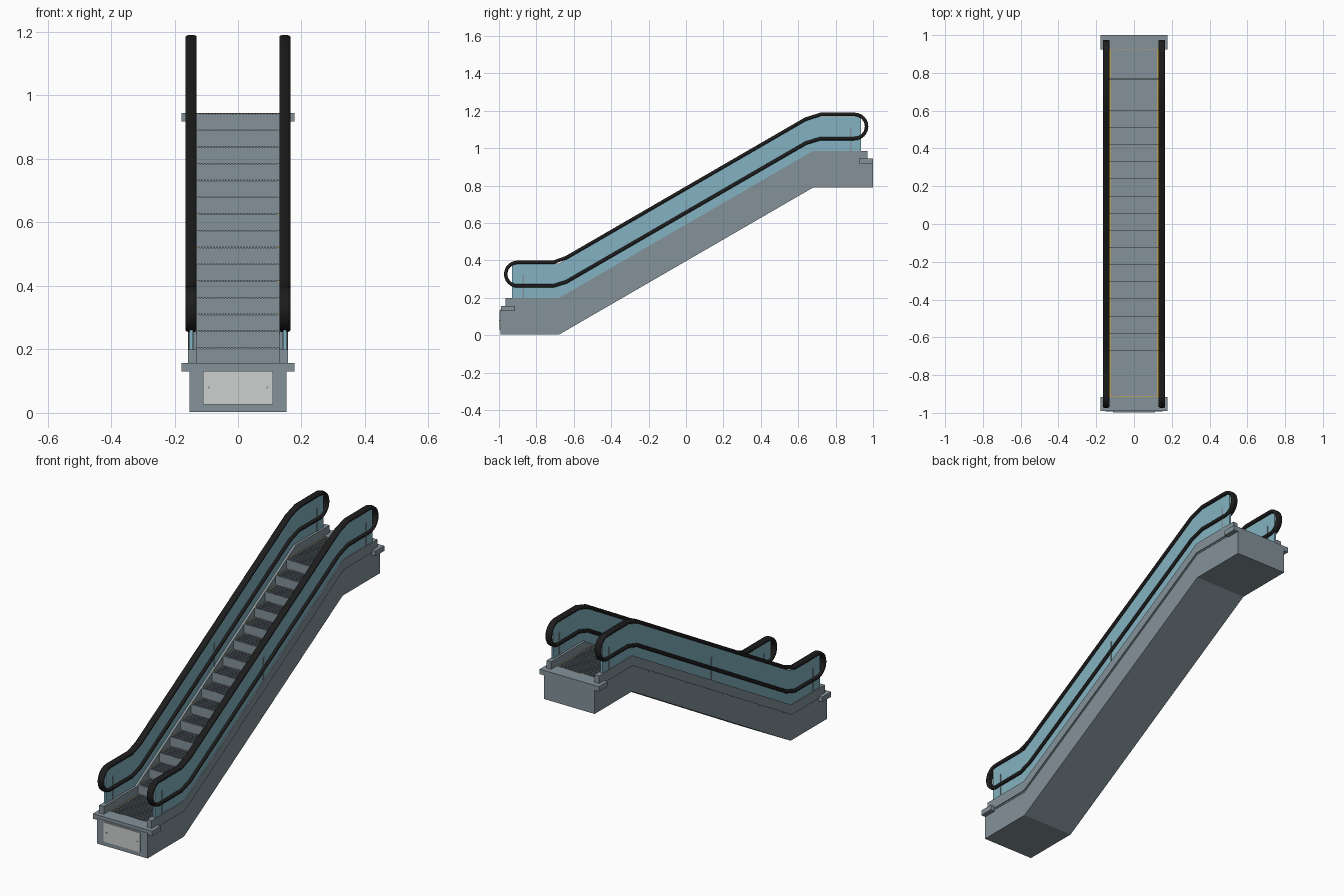
import bpy, bmesh, math
from mathutils import Vector

if "Cube" in bpy.data.objects:
    bpy.data.objects.remove(bpy.data.objects["Cube"])


def material(name, rgb):
    m = bpy.data.materials.new(name)
    m.diffuse_color = (*rgb, 1)
    m.use_nodes = True
    m.node_tree.nodes["Principled BSDF"].inputs["Base Color"].default_value = m.diffuse_color
    return m


STEEL = material("steel grey", (0.23, 0.29, 0.32))
GLASS = material("blue glass", (0.23, 0.45, 0.54))
RUBBER = material("black rubber", (0.012, 0.012, 0.012))
PANEL = material("pale panel", (0.60, 0.63, 0.61))
YELLOW = material("safety yellow", (0.75, 0.42, 0.03))


def finish(bm, name, mat, smooth=False):
    bmesh.ops.recalc_face_normals(bm, faces=bm.faces)
    me = bpy.data.meshes.new(name)
    bm.to_mesh(me)
    bm.free()
    me.materials.append(mat)
    ob = bpy.data.objects.new(name, me)
    bpy.context.collection.objects.link(ob)
    if smooth:
        bpy.context.view_layer.objects.active = ob
        ob.select_set(True)
        bpy.ops.object.shade_smooth_by_angle(angle=math.radians(40))
        ob.select_set(False)
    return ob


def add_prism(bm, ring_a, ring_b):
    """Solid between two matching outlines."""
    a = [bm.verts.new(p) for p in ring_a]
    b = [bm.verts.new(p) for p in ring_b]
    bm.faces.new(a)
    bm.faces.new(b[::-1])
    for i in range(len(a)):
        j = (i + 1) % len(a)
        bm.faces.new((a[i], b[i], b[j], a[j]))


def side_plate(name, mat, x0, x1, outline):
    """Side outline (y, z) extruded across x."""
    bm = bmesh.new()
    add_prism(bm, [(x0, y, z) for y, z in outline], [(x1, y, z) for y, z in outline])
    return finish(bm, name, mat)


def box(name, mat, x0, x1, y0, y1, z0, z1):
    return side_plate(name, mat, x0, x1, [(y0, z0), (y1, z0), (y1, z1), (y0, z1)])


def band(y0, y1, low, high):
    """Outline that follows the incline, low and high measured at the bottom landing."""
    rise = 0.787
    return [(y0, low), (-0.68, low), (0.68, low + rise), (y1, low + rise),
            (y1, high + rise), (0.68, high + rise), (-0.68, high), (y0, high)]


# Truss body
side_plate("truss", STEEL, -0.152, 0.152, band(-0.992, 1.0, 0.003, 0.14))

# Landing plates with side lips
box("lower_landing_plate", STEEL, -0.178, 0.178, -0.99, -0.915, 0.13, 0.157)
box("upper_landing_plate", STEEL, -0.178, 0.178, 0.925, 1.0, 0.918, 0.945)

# Access panel with two screws
box("access_panel", PANEL, -0.11, 0.11, -0.997, -0.99, 0.027, 0.132)
for x in (-0.092, 0.092):
    box("panel_screw", STEEL, x - 0.003, x + 0.003, -0.999, -0.996, 0.077, 0.083)

# Grooved steps: one cleated cross-section pushed along y
HALF = 0.13
CLEATS = 27
GROOVE = 0.004
RUN, RISE = 0.0907, 0.0527


def step(y0, y1, top, name="step"):
    pitch = 2 * HALF / (2 * CLEATS + 1)
    sec = [(HALF, top - 0.065), (-HALF, top - 0.065)]
    for i in range(2 * CLEATS + 1):
        z = top if i % 2 else top - GROOVE
        sec += [(-HALF + i * pitch, z), (-HALF + (i + 1) * pitch, z)]
    bm = bmesh.new()
    add_prism(bm, [(x, y0, z) for x, z in sec], [(x, y1, z) for x, z in sec])
    finish(bm, name, STEEL)
    # yellow demarcation along both edges
    for s in (-1, 1):
        a, b = sorted((s * (HALF - pitch), s * HALF))
        box("step_edge_mark", YELLOW, a, b, y0 + 0.003, y1, top - GROOVE, top - 0.002)


step(-0.915, -0.67, 0.155, "lower_flat_step")
for i in range(14):
    y = -0.67 + i * RUN
    step(y, y + RUN, 0.155 + (i + 1) * RISE)
step(0.60, 0.765, 0.945, "upper_flat_step")
step(0.767, 0.925, 0.945, "upper_comb_step")

# Yellow lines in the grooves where steps meet the landing plates
box("lower_comb_mark", YELLOW, -HALF, HALF, -0.915, -0.910, 0.15, 0.153)
box("upper_comb_mark", YELLOW, -HALF, HALF, 0.920, 0.925, 0.94, 0.943)


# Handrail: rounded section swept round a closed loop
def handrail_path():
    top = [(-0.71, 0.390), (-0.64, 0.415), (0.64, 1.156), (0.72, 1.181)]
    bottom = [(0.72, 1.052), (0.64, 1.027), (-0.64, 0.286), (-0.71, 0.264)]

    def arc(cy, cz, r, start):
        return [(cy + r * math.cos(start - math.pi * k / 12),
                 cz + r * math.sin(start - math.pi * k / 12)) for k in range(13)]

    return (top + arc(0.901, 1.1165, 0.0645, math.pi / 2) + bottom
            + arc(-0.901, 0.327, 0.063, -math.pi / 2))


def handrail(name, cx, half_w=0.0175, half_t=0.0095, sides=12):
    pts = [Vector(p) for p in handrail_path()]
    n = len(pts)
    bm = bmesh.new()
    rings = []
    for i, p in enumerate(pts):
        d0 = (p - pts[i - 1]).normalized()
        d1 = (pts[(i + 1) % n] - p).normalized()
        t = (d0 + d1).normalized()
        normal = Vector((-t.y, t.x)) / max(t.dot(d0), 0.5)
        ring = []
        for k in range(sides):
            a = 2 * math.pi * (k + 0.5) / sides
            c, s = math.cos(a), math.sin(a)
            u = math.copysign(abs(c) ** 0.6, c) * half_w
            v = math.copysign(abs(s) ** 0.6, s) * half_t
            q = p + normal * v
            ring.append(bm.verts.new((cx + u, q.x, q.y)))
        rings.append(ring)
    for i in range(n):
        a, b = rings[i], rings[(i + 1) % n]
        for k in range(sides):
            m = (k + 1) % sides
            bm.faces.new((a[k], a[m], b[m], b[k]))
    finish(bm, name, RUBBER, smooth=True)


# Balustrades on both sides
for s, side in ((-1, "left"), (1, "right")):
    cx = s * 0.1475

    def span(a, b):
        return sorted((s * a, s * b))

    side_plate(side + "_skirt", STEEL, *span(0.13, 0.158), band(-0.965, 0.97, 0.145, 0.199))
    side_plate(side + "_seam", STEEL, *span(0.13, 0.154), band(-0.965, 0.97, 0.138, 0.147))
    side_plate(side + "_glass", GLASS, *span(0.1425, 0.1525), band(-0.93, 0.935, 0.195, 0.383))
    handrail(side + "_handrail", cx)
    # glass joint posts
    for y, z in ((-0.87, 0.195), (0.0, 0.585), (0.88, 0.98)):
        box(side + "_glass_post", STEEL, cx - 0.008, cx + 0.008, y - 0.004, y + 0.004, z, z + 0.13)
